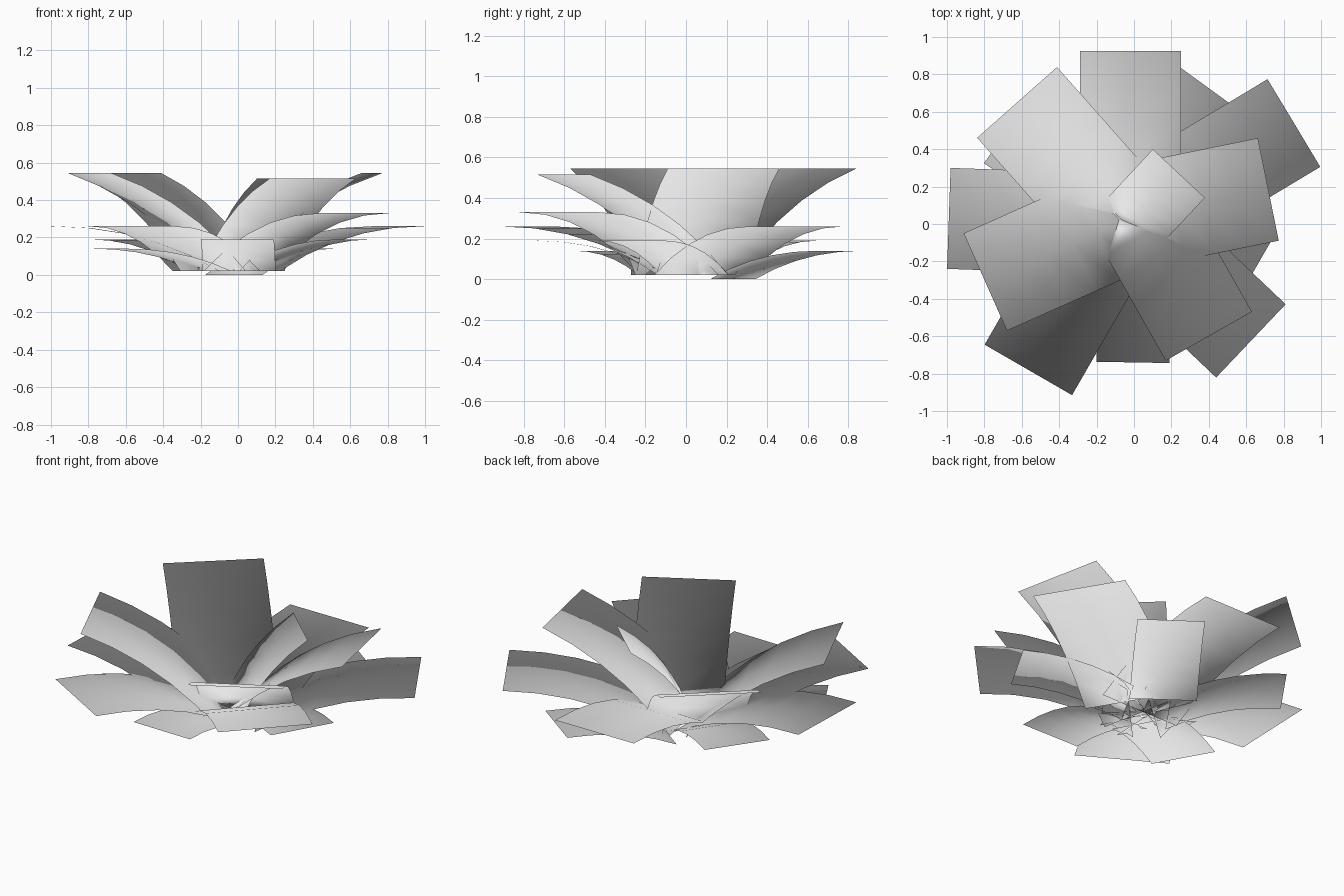
import bpy, bmesh
from math import sin, cos, radians
from mathutils import Vector

cube = bpy.data.objects.get("Cube")
if cube:
    bpy.data.objects.remove(cube, do_unlink=True)

mat = bpy.data.materials.new("leaf_grey")
mat.use_nodes = True
mat.diffuse_color = (0.8, 0.8, 0.8, 1)
mat.node_tree.nodes["Principled BSDF"].inputs["Base Color"].default_value = (0.8, 0.8, 0.8, 1)

STEPS, ACROSS = 5, 2
HEART = Vector((-0.02, 0.01, 0))


def leaf(name, tip, angle, width, length, z0, z1, bend):
    """Rectangular card arching outward along a quadratic curve to its tip edge."""
    out = Vector((cos(radians(angle)), sin(radians(angle)), 0))
    side = Vector((-out.y, out.x, 0))
    end = Vector((tip[0], tip[1], z1))
    start = end - out * length
    start.z = z0
    # the handle is a fraction of the leaf's length and rise
    control = start + out * length * bend[0]
    control.z = z0 + (z1 - z0) * bend[1]
    bm = bmesh.new()
    rows = []
    for i in range(STEPS + 1):
        t = i / STEPS
        p = start * (1 - t) ** 2 + control * 2 * t * (1 - t) + end * t * t
        rows.append([bm.verts.new(p + side * width * (0.5 - j / ACROSS))
                     for j in range(ACROSS + 1)])
    for a, b in zip(rows, rows[1:]):
        for j in range(ACROSS):
            bm.faces.new((a[j], a[j + 1], b[j + 1], b[j])).smooth = True
    mesh = bpy.data.meshes.new(name)
    bm.to_mesh(mesh)
    bm.free()
    # foliage normals fan out from the heart of the plant
    mesh.normals_split_custom_set_from_vertices(
        [(v.co - HEART).normalized() for v in mesh.vertices])
    mesh.materials.append(mat)
    bpy.context.collection.objects.link(bpy.data.objects.new(name, mesh))


ARCH, FLAT, STEEP = (0.40, 0.71), (0.45, 1.0), (0.29, 0.63)

# Upper tier: tall leaves rising from the centre
leaf("upper_leaf_back_right", (-0.625, 0.65), 131.5, 0.57, 0.80, 0.02, 0.545, ARCH)
leaf("upper_leaf_right", (-0.795, -0.31), 204, 0.57, 0.79, 0.02, 0.545, ARCH)
leaf("upper_leaf_left", (0.718, 0.185), 11.5, 0.56, 0.78, 0.02, 0.545, ARCH)
leaf("upper_leaf_front", (0.40, -0.60), 299.5, 0.53, 0.78, 0.02, 0.515, ARCH)
leaf("inner_leaf", (0.24, 0.27), 47, 0.38, 0.39, 0.03, 0.515, STEEP)

# Middle tier: long leaves levelling off at the tip
leaf("middle_leaf_front_left", (0.625, -0.625), 316.5, 0.54, 0.86, 0.02, 0.33, FLAT)
leaf("middle_leaf_back", (-0.02, 0.925), 90, 0.54, 0.90, 0.02, 0.26, FLAT)
leaf("middle_leaf_right", (-0.99, 0.03), 178, 0.54, 0.90, 0.02, 0.26, FLAT)
leaf("middle_leaf_front_right", (-0.565, -0.78), 240, 0.54, 0.90, 0.02, 0.26, FLAT)
leaf("middle_leaf_back_left", (0.855, 0.54), 31, 0.547, 0.90, 0.02, 0.26, FLAT)

# Lower tier: short narrow leaves near the ground
leaf("lower_leaf_front", (-0.005, -0.74), 269, 0.39, 0.63, 0.02, 0.19, FLAT)
leaf("lower_leaf_back_right", (-0.69, 0.485), 145, 0.39, 0.65, 0.02, 0.19, FLAT)
leaf("lower_leaf_left", (0.63, -0.27), 330, 0.39, 0.63, 0.02, 0.19, FLAT)
leaf("lower_leaf_back_left", (0.36, 0.755), 54, 0.38, 0.65, 0.0, 0.14, FLAT)
leaf("lower_leaf_right", (-0.685, -0.385), 209.5, 0.38, 0.64, 0.02, 0.14, FLAT)
